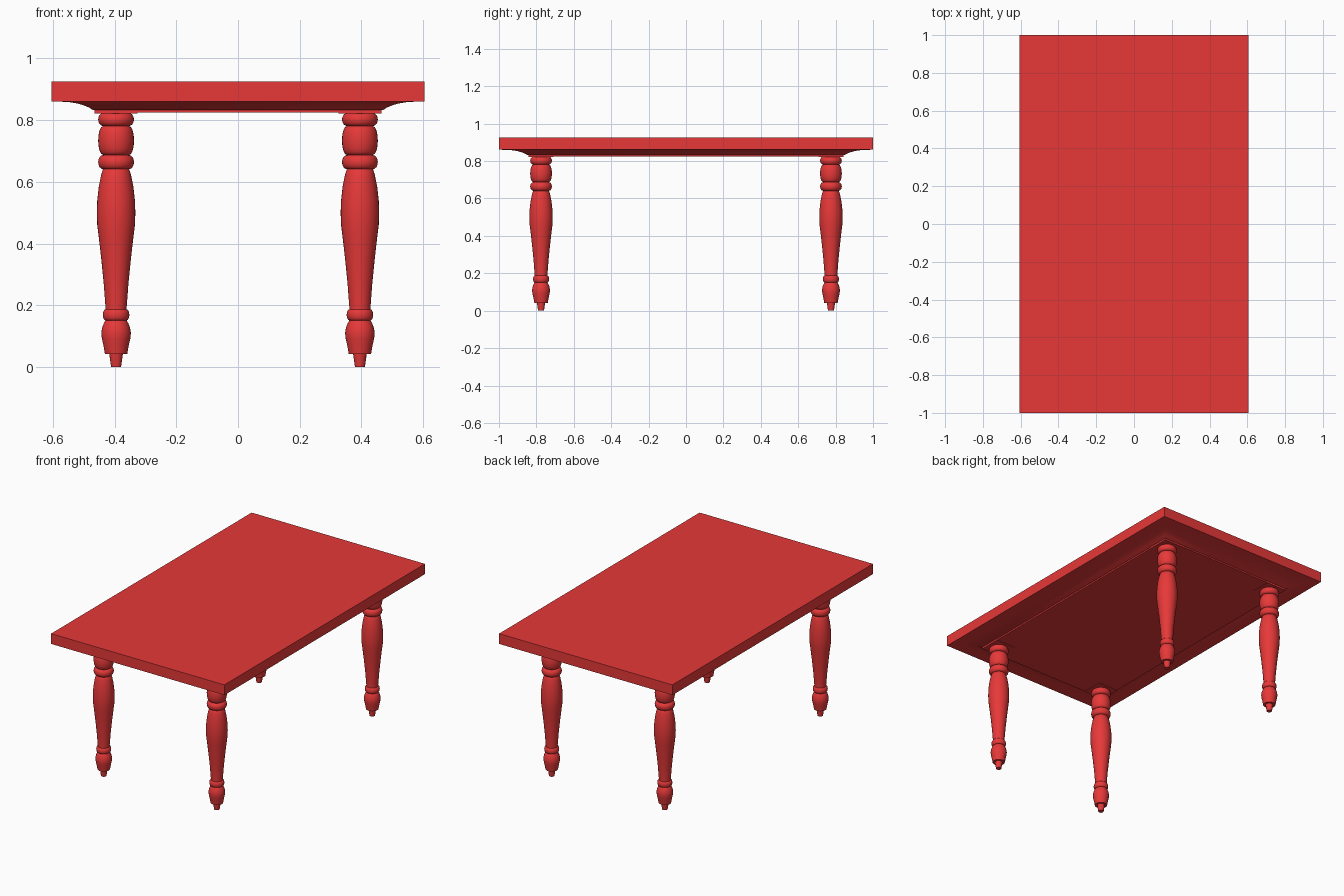
import bpy, bmesh, math

if "Cube" in bpy.data.objects:
    bpy.data.objects.remove(bpy.data.objects["Cube"])

red = bpy.data.materials.new("red_paint")
red.diffuse_color = (0.8, 0.04, 0.04, 1)
red.use_nodes = True
red.node_tree.nodes["Principled BSDF"].inputs["Base Color"].default_value = red.diffuse_color


def finish(bm, name, angle):
    bmesh.ops.recalc_face_normals(bm, faces=bm.faces)
    me = bpy.data.meshes.new(name)
    bm.to_mesh(me)
    bm.free()
    ob = bpy.data.objects.new(name, me)
    bpy.context.collection.objects.link(ob)
    me.materials.append(red)
    bpy.ops.object.select_all(action='DESELECT')
    ob.select_set(True)
    bpy.context.view_layer.objects.active = ob
    bpy.ops.object.shade_smooth_by_angle(angle=math.radians(angle))
    return ob


def loft(rings, name, angle):
    """Skin equal-length point rings and cap both ends."""
    bm = bmesh.new()
    loops = [[bm.verts.new(p) for p in ring] for ring in rings]
    n = len(loops[0])
    for a, b in zip(loops, loops[1:]):
        for i in range(n):
            j = (i + 1) % n
            bm.faces.new((a[i], a[j], b[j], b[i]))
    bm.faces.new(loops[0])
    bm.faces.new(loops[-1])
    return finish(bm, name, angle)


def rect(hx, hy, z, cx=0, cy=0):
    return [(cx + sx * hx, cy + sy * hy, z)
            for sx, sy in ((-1, -1), (1, -1), (1, 1), (-1, 1))]


def circle(r, z, cx, cy, n=32):
    return [(cx + r * math.cos(2 * math.pi * i / n),
             cy + r * math.sin(2 * math.pi * i / n), z) for i in range(n)]


def bead(z0, z1, r0, r1, steps=8):
    """Rounded bulge between two heights."""
    return [(r0 + (r1 - r0) * math.sin(math.pi * i / steps),
             (z0 + z1) / 2 - (z1 - z0) / 2 * math.cos(math.pi * i / steps))
            for i in range(steps + 1)]


# Table top with a cove moulding underneath: (inset, height)
top_profile = [(0, 0.926), (0, 0.861), (0.03, 0.860), (0.06, 0.858), (0.085, 0.854),
               (0.105, 0.848), (0.122, 0.841), (0.134, 0.833), (0.142, 0.833),
               (0.142, 0.824)]
loft([rect(0.605 - d, 1 - d * 1.12, z) for d, z in top_profile], "table_top", 35)

# Turned leg profile: (radius, height)
leg_profile = [(0.016, 0), (0.022, 0.042), (0.036, 0.042), (0.041, 0.07), (0.046, 0.092),
               (0.048, 0.11), (0.045, 0.128), (0.039, 0.143), (0.035, 0.150)]
leg_profile += bead(0.151, 0.187, 0.034, 0.043)
leg_profile += [(0.034, 0.19), (0.040, 0.27), (0.048, 0.35), (0.056, 0.42), (0.061, 0.46),
                (0.0625, 0.50), (0.061, 0.54), (0.056, 0.585), (0.049, 0.62), (0.043, 0.64)]
leg_profile += bead(0.641, 0.687, 0.042, 0.058)
leg_profile += bead(0.688, 0.780, 0.043, 0.058, 10)
leg_profile += bead(0.781, 0.823, 0.042, 0.058)

# Four legs, each with a small mounting block
for sy, row in ((-1, "front"), (1, "back")):
    for sx, side in ((-1, "left"), (1, "right")):
        x, y = sx * 0.395, sy * 0.775
        loft([circle(r, z, x, y) for r, z in leg_profile], f"{row}_{side}_leg", 40)
        loft([rect(0.07, 0.067, z, x, y) for z in (0.822, 0.836)],
             f"{row}_{side}_leg_block", 30)
